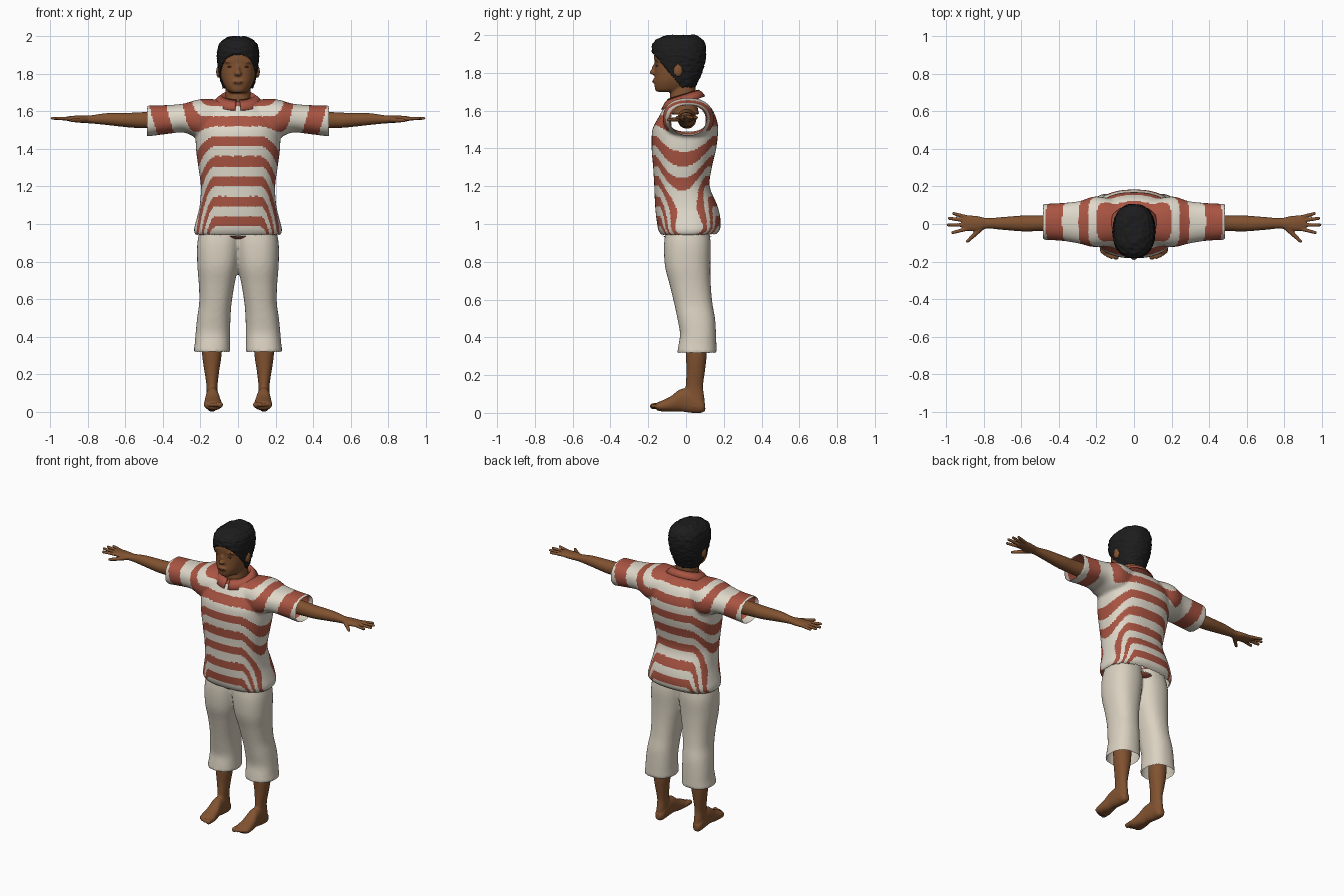
import bpy, bmesh, math
from mathutils import Vector, Matrix, noise

cube = bpy.data.objects.get("Cube")
if cube:
    bpy.data.objects.remove(cube, do_unlink=True)


def material(name, r, g, b):
    m = bpy.data.materials.new(name)
    m.use_nodes = True
    m.diffuse_color = (r, g, b, 1)
    node = next(n for n in m.node_tree.nodes if n.type == 'BSDF_PRINCIPLED')
    node.inputs["Base Color"].default_value = (r, g, b, 1)
    node.inputs["Roughness"].default_value = 0.8
    return m


SKIN = material("brown_skin", .22, .085, .03)
DARK = material("dark_skin", .12, .04, .016)
HAIR = material("black_hair", .012, .012, .013)
RED = material("brick_red", .40, .09, .055)
CREAM = material("cream_cloth", .74, .69, .59)
PANTS = material("beige_cloth", .70, .64, .53)


def spline(rings, steps=4):
    """Smooth interpolation through a list of rings."""
    out = []
    for i in range(len(rings) - 1):
        quad = [rings[max(i - 1, 0)], rings[i], rings[i + 1], rings[min(i + 2, len(rings) - 1)]]
        for k in range(steps):
            t = k / steps
            out.append([b + t / 2 * (c - a + t * (2 * a - 5 * b + 4 * c - d + t * (3 * (b - c) + d - a)))
                        for a, b, c, d in zip(*quad)])
    return out + [list(rings[-1])]


def loft(bm, rings, axis='z', side=1, power=2.3, n=40):
    """Closed tube; each ring is (position, low, high, low, high)."""
    loops = []
    for t, a0, a1, b0, b1 in spline(rings):
        loop = []
        for i in range(n):
            c, s = math.cos(math.tau * i / n), math.sin(math.tau * i / n)
            a = (a0 + a1) / 2 + (a1 - a0) / 2 * math.copysign(abs(c) ** (2 / power), c)
            b = (b0 + b1) / 2 + (b1 - b0) / 2 * math.copysign(abs(s) ** (2 / power), s)
            x, y, z = {'x': (t, a, b), 'y': (a, t, b), 'z': (a, b, t)}[axis]
            loop.append(bm.verts.new((x * side, y, z)))
        loops.append(loop)
    for p, q in zip(loops, loops[1:]):
        for i in range(n):
            bm.faces.new((p[i], p[(i + 1) % n], q[(i + 1) % n], q[i]))
    bm.faces.new(loops[0])
    bm.faces.new(loops[-1])


def wide(rows):
    """Rings symmetric in x from (z, half width, front, back)."""
    return [(z, -w, w, f, b) for z, w, f, b in rows]


def ball(bm, centre, radii):
    mat = Matrix.Translation(centre) @ Matrix.Diagonal((*radii, 1))
    bmesh.ops.create_uvsphere(bm, u_segments=20, v_segments=12, radius=1, matrix=mat)


def digit(bm, start, end, r0, r1, side):
    """Tapered finger or toe with rounded ends."""
    p, q = Vector(start), Vector(end)
    p.x *= side
    q.x *= side
    d = q - p
    rot = d.to_track_quat('Z', 'Y').to_matrix().to_4x4()
    bmesh.ops.create_cone(bm, cap_ends=True, segments=14, radius1=r0, radius2=r1, depth=d.length,
                          matrix=Matrix.Translation((p + q) / 2) @ rot)
    ball(bm, p, (r0,) * 3)
    ball(bm, q, (r1,) * 3)


def finish(name, bm, mats, voxel=0, smooth=4, modifiers=()):
    """Turn a bmesh into an object, fusing its pieces when voxel is set."""
    bmesh.ops.recalc_face_normals(bm, faces=bm.faces)
    me = bpy.data.meshes.new(name)
    bm.to_mesh(me)
    bm.free()
    ob = bpy.data.objects.new(name, me)
    bpy.context.collection.objects.link(ob)
    if voxel:
        rm = ob.modifiers.new("fuse", 'REMESH')
        rm.mode = 'VOXEL'
        rm.voxel_size = voxel
        sm = ob.modifiers.new("soften", 'SMOOTH')
        sm.factor, sm.iterations = .5, smooth
        bpy.context.view_layer.update()
        fused = bpy.data.meshes.new_from_object(ob.evaluated_get(bpy.context.evaluated_depsgraph_get()))
        ob.modifiers.clear()
        ob.data = fused
    ob.data.materials.clear()
    for m in mats:
        ob.data.materials.append(m)
    for p in ob.data.polygons:
        p.use_smooth = True
        p.material_index = 0
    return ob


def open_ends(ob, rule):
    """Remove the end caps picked by a rule on face centre and normal."""
    bm = bmesh.new()
    bm.from_mesh(ob.data)
    doomed = [f for f in bm.faces if rule(f.calc_center_median(), f.normal)]
    bmesh.ops.delete(bm, geom=doomed, context='FACES')
    bm.to_mesh(ob.data)
    bm.free()


# Shirt: torso, sleeves and tails fused, then striped
bm = bmesh.new()
loft(bm, wide([(.94, .226, -.13, .15), (.97, .235, -.147, .18), (1.03, .22, -.157, .182),
               (1.1, .204, -.164, .165), (1.2, .198, -.168, .125), (1.3, .211, -.174, .137),
               (1.4, .224, -.182, .16), (1.5, .225, -.178, .17), (1.56, .21, -.148, .16),
               (1.62, .17, -.115, .13), (1.655, .115, -.09, .08)]), power=2.4, n=64)
for s in (1, -1):
    loft(bm, [(-.02, -.1, .1, 1.47, 1.65), (.15, -.118, .14, 1.45, 1.667), (.22, -.122, .145, 1.46, 1.662),
              (.29, -.105, .122, 1.488, 1.642), (.38, -.09, .112, 1.48, 1.634),
              (.487, -.084, .107, 1.466, 1.632)], 'x', s)
for y in (-.077, .09):
    ball(bm, (0, y, .975), (.075, .062, .057))
shirt = finish("striped_shirt", bm, [CREAM, RED], .0085, 5)
open_ends(shirt, lambda c, n: (abs(c.x) > .465 and abs(n.x) > .8) or (.935 < c.z < .96 and n.z < -.8))
for p in shirt.data.polygons:
    c = p.center
    w = min(max((abs(c.x) - .12) / .18, 0), 1)
    w = w * w * (3 - 2 * w)
    body = (c.z - 1.548) / .1068
    sleeve = (.25 - abs(c.x)) / .18 + (c.z - 1.64) * 1.5
    phase = body + (sleeve - body) * w
    p.material_index = int(abs(phase - round(phase)) < .25 or phase > .75)

# Collar: folded band open at the front
bm = bmesh.new()
rows = []
for rx, ry, dz in ((.074, .074, -.05), (.088, .08, 0), (.112, .1, -.018), (.136, .117, -.045)):
    row = []
    for i in range(49):
        a = math.radians(-84 + 348 * i / 48)
        y = -.015 + ry * math.sin(a)
        row.append(bm.verts.new((rx * math.cos(a), y, 1.692 + .3 * y + dz)))
    rows.append(row)
for p, q in zip(rows, rows[1:]):
    for i in range(48):
        bm.faces.new((p[i], p[i + 1], q[i + 1], q[i]))
collar = finish("shirt_collar", bm, [RED])
collar.modifiers.new("thickness", 'SOLIDIFY').thickness = .006

# Trousers
bm = bmesh.new()
for s in (1, -1):
    loft(bm, [(.315, .04, .238, -.047, .163), (.36, .042, .231, -.04, .161), (.42, .042, .226, -.032, .159),
              (.5, .04, .218, -.046, .154), (.58, .034, .207, -.063, .14), (.68, .018, .209, -.087, .131),
              (.78, -.002, .217, -.112, .129), (.9, -.015, .217, -.116, .131), (1.0, -.015, .195, -.1, .115)],
         'z', s)
trousers = finish("cropped_trousers", bm, [PANTS], .011, 4)
open_ends(trousers, lambda c, n: c.z < .35 and n.z < -.8)

# Arms with hands, and legs with feet
for s, label in ((1, "left"), (-1, "right")):
    bm = bmesh.new()
    loft(bm, [(.3, -.045, .055, 1.505, 1.61), (.5, -.038, .046, 1.511, 1.597), (.58, -.04, .046, 1.515, 1.593),
              (.7, -.031, .037, 1.528, 1.591), (.78, -.024, .031, 1.536, 1.58), (.83, -.036, .041, 1.539, 1.579),
              (.88, -.038, .046, 1.544, 1.577), (.915, -.03, .043, 1.551, 1.573)], 'x', s, 2.1)
    for y0, y1, tip in ((-.026, -.046, .967), (-.005, -.005, .991), (.017, .03, .985), (.036, .056, .962)):
        digit(bm, (.89, y0, 1.561), (tip, y1, 1.564), .011, .0085, s)
    digit(bm, (.815, -.02, 1.557), (.852, -.058, 1.553), .016, .012, s)
    digit(bm, (.852, -.058, 1.553), (.888, -.092, 1.552), .012, .009, s)
    finish(label + "_arm", bm, [SKIN], .0045, 3)

    bm = bmesh.new()
    loft(bm, [(.03, .108, .17, 0, .1), (.08, .108, .169, -.012, .097), (.14, .109, .168, -.002, .09),
              (.22, .1, .18, .002, .1), (.3, .088, .191, 0, .109), (.42, .085, .195, 0, .115)], 'z', s, 2.1)
    loft(bm, [(.102, .125, .155, .012, .05), (.08, .109, .169, 0, .075), (.03, .105, .171, 0, .125),
              (-.03, .1, .173, .008, .125), (-.08, .09, .179, .006, .088), (-.13, .084, .182, .008, .064),
              (-.155, .09, .176, .014, .054)], 'y', s, 2.2)
    for x, y, r in ((.096, -.175, .016), (.12, -.175, .012), (.138, -.168, .0115),
                    (.155, -.158, .011), (.17, -.147, .0105)):
        digit(bm, (x, -.125, .036), (x, y, .036), r, r, s)
    finish(label + "_leg", bm, [SKIN], .005, 3)

# Head with neck, nose and ears
bm = bmesh.new()
loft(bm, wide([(1.7, .042, -.155, 0), (1.715, .06, -.164, .02), (1.75, .08, -.168, .045),
               (1.79, .092, -.166, .068), (1.84, .099, -.165, .088), (1.89, .1, -.169, .092),
               (1.94, .092, -.156, .085), (1.97, .07, -.125, .065), (1.983, .03, -.08, .03)]))
loft(bm, wide([(1.58, .078, -.08, .07), (1.66, .068, -.086, .053), (1.72, .066, -.08, .05),
               (1.78, .06, -.07, .05)]))
ball(bm, (0, -.172, 1.803), (.02, .021, .013))
ball(bm, (0, -.163, 1.82), (.011, .019, .03))
ball(bm, (0, -.165, 1.757), (.03, .012, .014))
for s in (1, -1):
    ball(bm, (s * .103, -.042, 1.812), (.014, .025, .034))
    ball(bm, (s * .042, -.15, 1.866), (.03, .015, .008))
finish("head", bm, [SKIN], .006, 3)

# Eyes, brows and lips
for s, label in ((1, "left"), (-1, "right")):
    for part, y, z, radii in (("eye", -.149, 1.838, (.016, .011, .005)),
                              ("brow", -.154, 1.87, (.021, .01, .0035))):
        bm = bmesh.new()
        ball(bm, (s * .041, y, z), radii)
        finish(label + "_" + part, bm, [DARK])
bm = bmesh.new()
ball(bm, (0, -.169, 1.755), (.023, .01, .007))
finish("lips", bm, [DARK])

# Hair: cap with a rough surface, tucked into the head below the hairline
bm = bmesh.new()
loft(bm, wide([(1.71, .075, -.1, .045), (1.75, .09, -.15, .062), (1.8, .102, -.165, .084),
               (1.85, .109, -.175, .1), (1.9, .113, -.181, .106), (1.95, .105, -.178, .102),
               (1.98, .083, -.15, .085), (2.0, .045, -.1, .05)]))
hair = finish("hair", bm, [HAIR], .006, 3)
centre = Vector((0, -.035, 1.85))
normals = [v.normal.copy() for v in hair.data.vertices]
for v, nrm in zip(hair.data.vertices, normals):
    line = max(1.72, 1.89 - 1.2 * (v.co.y + .165))
    if v.co.z < line:
        v.co = centre + (v.co - centre) * .84
    else:
        stretched = Vector((v.co.x * 35, v.co.y * 35, v.co.z * 90))
        v.co += nrm * noise.noise(stretched) * .005
